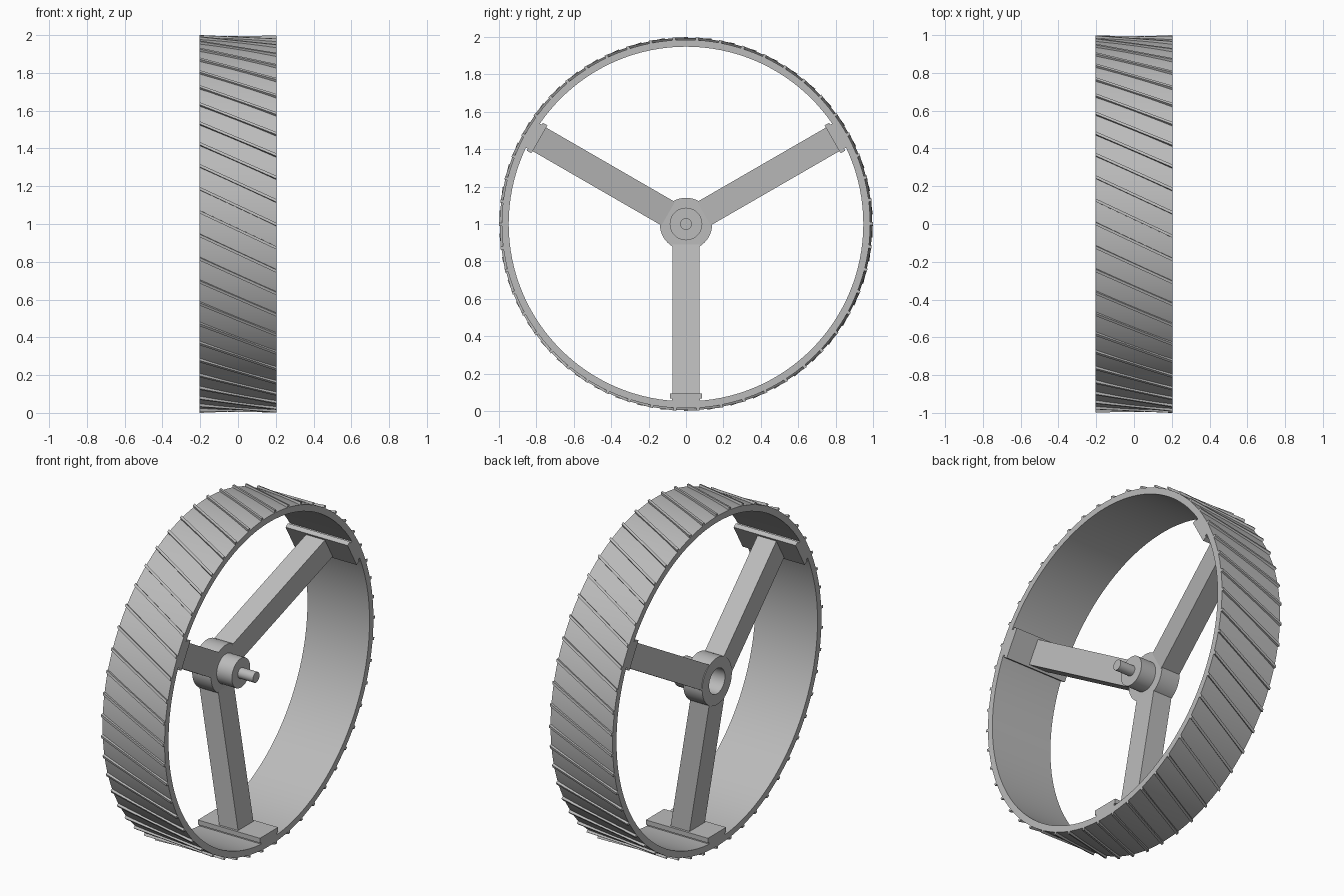
import bpy, bmesh, math
from mathutils import Matrix, Vector

cube = bpy.data.objects.get("Cube")
if cube:
    bpy.data.objects.remove(cube, do_unlink=True)

grey = bpy.data.materials.new("plain_grey")
grey.use_nodes = True
COLOUR = (0.5, 0.5, 0.5, 1)
grey.diffuse_color = COLOUR
grey.node_tree.nodes["Principled BSDF"].inputs["Base Color"].default_value = COLOUR

CENTRE = Vector((0, 0, 1))
HALF = 0.205  # half the wheel width


def finish(name, bm, smooth=False):
    bmesh.ops.recalc_face_normals(bm, faces=bm.faces)
    mesh = bpy.data.meshes.new(name)
    bm.to_mesh(mesh)
    bm.free()
    mesh.materials.append(grey)
    obj = bpy.data.objects.new(name, mesh)
    obj.location = CENTRE
    bpy.context.collection.objects.link(obj)
    if smooth:
        bpy.ops.object.select_all(action="DESELECT")
        obj.select_set(True)
        bpy.context.view_layer.objects.active = obj
        bpy.ops.object.shade_smooth_by_angle(angle=math.radians(30))
    return obj


def lathe(name, profile, steps, closed):
    """Spin (x, radius) points around the axle."""
    bm = bmesh.new()
    verts = [bm.verts.new((x, 0, r)) for x, r in profile]
    edges = [bm.edges.new(pair) for pair in zip(verts, verts[1:])]
    if closed:
        edges.append(bm.edges.new((verts[-1], verts[0])))
    bmesh.ops.spin(bm, geom=verts + edges, axis=(1, 0, 0), cent=(0, 0, 0),
                   angle=math.tau, steps=steps, use_duplicate=False)
    bmesh.ops.remove_doubles(bm, verts=bm.verts, dist=0.0001)
    return finish(name, bm, True)


def add_box(bm, size, middle, turn=Matrix()):
    matrix = turn @ Matrix.Translation(middle) @ Matrix.Diagonal((*size, 1))
    return bmesh.ops.create_cube(bm, size=1, matrix=matrix)["verts"]


# Rim
lathe("rim", [(-HALF, 0.948), (HALF, 0.948), (HALF, 0.985), (-HALF, 0.985)], 128, True)

# Slanted straight tread ribs, trimmed flush with the rim sides
bm = bmesh.new()
RIBS = 50
for i in range(RIBS):
    turn = Matrix.Rotation(math.tau * (i + 0.25) / RIBS + math.pi / 2, 4, "X")
    verts = add_box(bm, (2 * HALF, 0.016, 0.025), (0, 0, 0.9825))
    for v in verts:
        v.co.y -= v.co.x * 0.47
    bmesh.ops.transform(bm, matrix=turn, verts=verts)
finish("tread_ribs", bm)

# Hub sleeve, offset to one side
lathe("hub", [(-HALF, 0.075), (-0.08, 0.075), (-0.08, 0.14), (-HALF, 0.14)], 64, True)

# Motor body and its thin output pin
lathe("motor_and_pin", [(-0.11, 0), (-0.11, 0.087), (0.02, 0.087),
                        (0.02, 0.031), (0.12, 0.031), (0.12, 0)], 48, False)

# Three spokes leaning from the hub to the rim, each with a stepped foot
for name, angle in (("bottom", 180), ("front", 60), ("back", -60)):
    turn = Matrix.Rotation(math.radians(angle), 4, "X")
    bm = bmesh.new()
    verts = add_box(bm, (0.125, 0.145, 0.81), (0, 0, 0.515))
    for v in verts:
        v.co.x += -0.1425 + (v.co.z - 0.11) * 0.165
    bmesh.ops.transform(bm, matrix=turn, verts=verts)
    finish(name + "_spoke", bm)

    bm = bmesh.new()
    add_box(bm, (2 * HALF, 0.172, 0.028), (0, 0, 0.919), turn)
    add_box(bm, (2 * HALF, 0.148, 0.04), (0, 0, 0.948), turn)
    finish(name + "_foot", bm)
